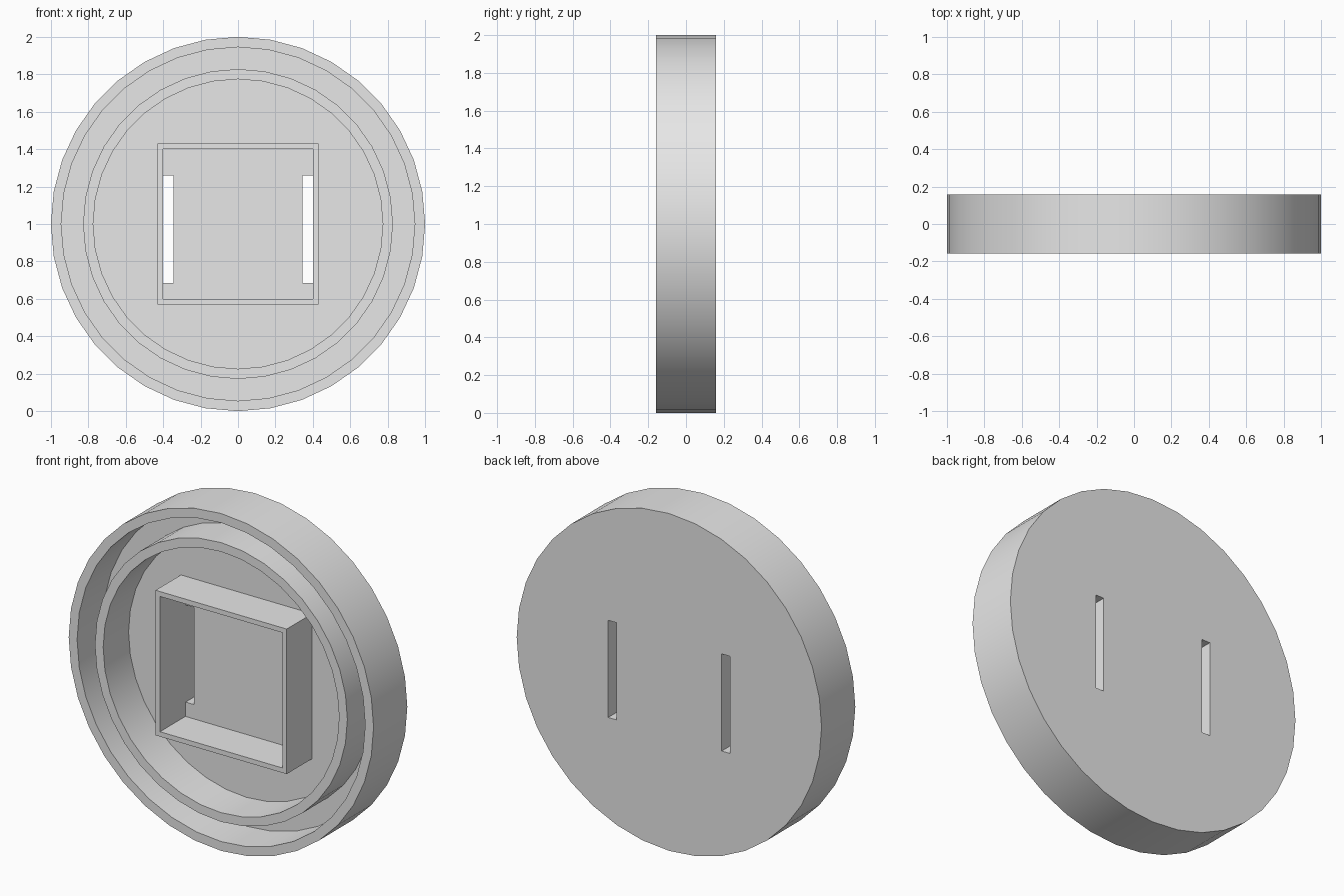
import bpy, bmesh, math

if "Cube" in bpy.data.objects:
    bpy.data.objects.remove(bpy.data.objects["Cube"])

BACK, FRONT, FLOOR = 0.158, -0.158, 0.08   # y levels
MID = 1.0                                  # height of the disc centre
SEGMENTS = 36

grey = bpy.data.materials.new("light_grey")
grey.use_nodes = True
grey.diffuse_color = (0.8, 0.8, 0.8, 1)
grey.node_tree.nodes["Principled BSDF"].inputs["Base Color"].default_value = (0.8, 0.8, 0.8, 1)


def finish(bm, name):
    bmesh.ops.recalc_face_normals(bm, faces=bm.faces)
    mesh = bpy.data.meshes.new(name)
    bm.to_mesh(mesh)
    bm.free()
    obj = bpy.data.objects.new(name, mesh)
    bpy.context.collection.objects.link(obj)
    mesh.materials.append(grey)
    return obj


def activate(obj):
    bpy.ops.object.select_all(action='DESELECT')
    obj.select_set(True)
    bpy.context.view_layer.objects.active = obj


# Round cap: flat back, outer rim and inner ring, turned from one profile (radius, y)
profile = [(1.0, BACK), (1.0, FRONT), (0.945, FRONT), (0.945, FLOOR),
           (0.828, FLOOR), (0.828, FRONT), (0.774, FRONT), (0.774, FLOOR)]
bm = bmesh.new()
rings = []
for radius, y in profile:
    angles = [2 * math.pi * i / SEGMENTS for i in range(SEGMENTS)]
    rings.append([bm.verts.new((radius * math.cos(a), y, MID + radius * math.sin(a)))
                  for a in angles])
for a, b in zip(rings, rings[1:]):
    for i in range(SEGMENTS):
        j = (i + 1) % SEGMENTS
        bm.faces.new((a[i], a[j], b[j], b[i]))
bm.faces.new(rings[0])
bm.faces.new(rings[-1])
cap = finish(bm, "round_cap")

# Two upright slots through the cap floor
for side in (-1, 1):
    bm = bmesh.new()
    bmesh.ops.create_cube(bm, size=1)
    for v in bm.verts:
        v.co = (side * 0.3725 + v.co.x * 0.055, 0.12 + v.co.y * 0.2, 0.972 + v.co.z * 0.576)
    cutter = finish(bm, "slot_cutter")
    cutter.hide_render = True
    activate(cap)
    cut = cap.modifiers.new("slot", 'BOOLEAN')
    cut.operation = 'DIFFERENCE'
    cut.solver = 'EXACT'
    cut.object = cutter
    bpy.ops.object.modifier_apply(modifier=cut.name)
    bpy.data.objects.remove(cutter)

activate(cap)
bpy.ops.object.shade_smooth_by_angle(angle=math.radians(30))

# Square frame standing on the cap floor
corners = [(-1, -1), (1, -1), (1, 1), (-1, 1)]
outline = [(0.43, FLOOR), (0.43, FRONT), (0.401, FRONT), (0.401, FLOOR)]
bm = bmesh.new()
loops = [[bm.verts.new((x * half, y, MID + z * half)) for x, z in corners]
         for half, y in outline]
for k in range(len(loops) - 1):
    a, b = loops[k], loops[k + 1]
    for i in range(4):
        j = (i + 1) % 4
        bm.faces.new((a[i], a[j], b[j], b[i]))
finish(bm, "square_frame")
